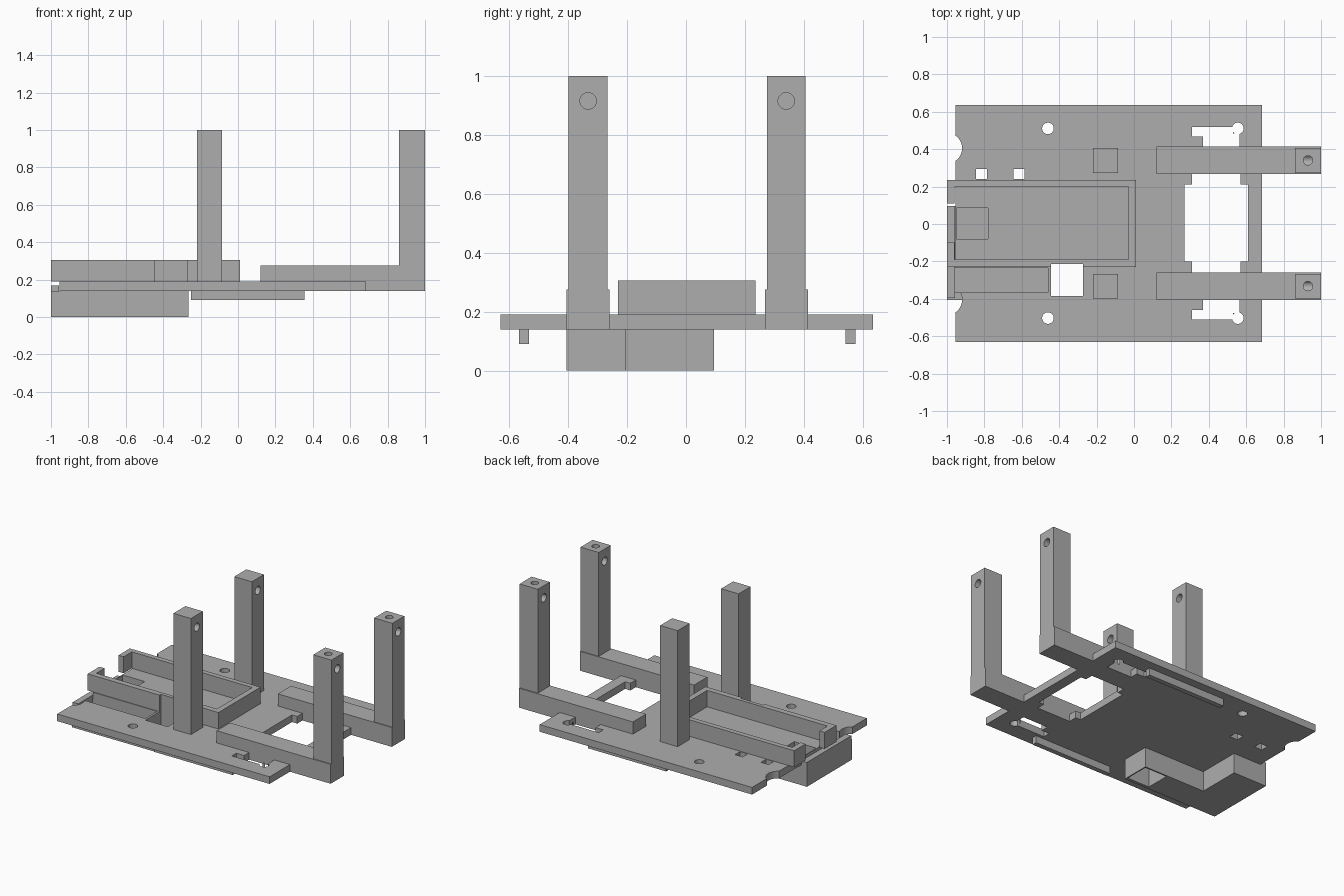
import bpy, bmesh
from mathutils import Matrix, Vector

cube = bpy.data.objects.get("Cube")
if cube:
    bpy.data.objects.remove(cube, do_unlink=True)

grey = bpy.data.materials.new("plain grey")
grey.use_nodes = True
COLOUR = (0.42, 0.42, 0.42, 1)
grey.diffuse_color = COLOUR
grey.node_tree.nodes["Principled BSDF"].inputs["Base Color"].default_value = COLOUR


def finish(name, bm):
    mesh = bpy.data.meshes.new(name)
    bm.to_mesh(mesh)
    bm.free()
    mesh.materials.append(grey)
    ob = bpy.data.objects.new(name, mesh)
    bpy.context.collection.objects.link(ob)
    return ob


def block(name, x, y, z, round_right=0):
    """Box from (min, max) spans, optionally rounding its right corners."""
    bm = bmesh.new()
    bmesh.ops.create_cube(bm, size=1)
    for v in bm.verts:
        v.co = Vector([s[0] if c < 0 else s[1] for c, s in zip(v.co, (x, y, z))])
    if round_right:
        edges = [e for e in bm.edges
                 if all(v.co.x == x[1] for v in e.verts)
                 and e.verts[0].co.y == e.verts[1].co.y]
        bmesh.ops.bevel(bm, geom=edges, offset=round_right, segments=8,
                        profile=0.5, affect='EDGES')
    return finish(name, bm)


def rod(name, centre, radius, length, axis='Z'):
    bm = bmesh.new()
    turn = Matrix.Rotation(1.570796, 4, 'Y') if axis == 'X' else Matrix()
    bmesh.ops.create_cone(bm, cap_ends=True, segments=32, radius1=radius,
                          radius2=radius, depth=length,
                          matrix=Matrix.Translation(centre) @ turn)
    return finish(name, bm)


def cut(target, cutter):
    """Subtract the cutter and discard it."""
    mod = target.modifiers.new("cut", 'BOOLEAN')
    mod.operation = 'DIFFERENCE'
    mod.solver = 'EXACT'
    mod.object = cutter
    bpy.context.view_layer.objects.active = target
    bpy.ops.object.modifier_apply(modifier=mod.name)
    bpy.data.objects.remove(cutter, do_unlink=True)


def side_span(side, a, b):
    """Mirror a y span about the centre line of the chassis."""
    return tuple(sorted((0.004 + side * a, 0.004 + side * b)))


THROUGH = (-0.2, 0.6)
BOTTOM, TOP = 0.14, 0.19
SIDES = ((1, "back"), (-1, "front"))

# Base plate with rounded right corners
plate = block("base_plate", (-0.955, 0.685), (-0.63, 0.635), (BOTTOM, TOP), 0.085)

# Central window, side windows, end notches and screw holes
cut(plate, block("cutter", (0.27, 0.61), (-0.2, 0.21), THROUGH))
cut(plate, block("cutter", (0.31, 0.57), (-0.28, 0.29), THROUGH))
for side, _ in SIDES:
    cut(plate, block("cutter", (0.37, 0.565), side_span(side, 0.38, 0.48), THROUGH))
    cut(plate, block("cutter", (0.31, 0.53), side_span(side, 0.465, 0.515), THROUGH))
    cut(plate, rod("cutter", (0.555, 0.004 + side * 0.507, 0.2), 0.031, 1))
    cut(plate, rod("cutter", (-0.46, 0.004 + side * 0.507, 0.2), 0.031, 1))
    cut(plate, rod("cutter", (-1.002, side * 0.405, 0.2), 0.083, 1))
for x in (-0.845, -0.645):
    cut(plate, block("cutter", (x, x + 0.06), (0.24, 0.295), THROUGH))

# Tray walls, open at the left end
tray = block("tray_walls", (-1, 0.01), (-0.23, 0.235), (TOP, 0.305))
cut(tray, block("cutter", (-0.96, -0.03), (-0.19, 0.2), THROUGH))
cut(tray, block("cutter", (-1.1, -0.9), (-0.1, 0.11), THROUGH))

# L-shaped housing under the plate, with a lip at the plate edge
duct = block("lower_duct", (-1, -0.265), (-0.405, -0.205), (0, BOTTOM))
bay = block("lower_bay", (-1, -0.74), (-0.205, 0.095), (0, BOTTOM))
block("housing_lip", (-1, -0.957), (-0.395, 0.095), (BOTTOM, 0.17))
floor_up = (0.03, 0.19 + 0.01)
for part in (duct, plate):
    cut(part, block("cutter", (-0.96, -0.46), (-0.365, -0.235), floor_up))
for part in (bay, plate):
    cut(part, block("cutter", (-0.95, -0.78), (-0.08, 0.085), floor_up))

# Vertical cable shaft through tray wall, plate and duct
for part in (tray, plate, duct):
    cut(part, block("cutter", (-0.445, -0.273), (-0.385, -0.215), THROUGH))

# Arms, posts and rails on both sides
for side, label in SIDES:
    y = 0.004 + side * 0.336
    block(label + "_arm", (0.12, 1), side_span(side, 0.264, 0.41), (BOTTOM, 0.275))
    block(label + "_rail", (-0.25, 0.355), side_span(side, 0.537, 0.571), (0.09, BOTTOM))

    tall = block(label + "_right_post", (0.86, 1), side_span(side, 0.27, 0.402), (0.275, 1))
    cut(tall, rod("cutter", (0.93, y, 0.915), 0.028, 0.5, 'X'))
    cut(tall, rod("cutter", (0.93, y, 1), 0.025, 0.17))

    inner = block(label + "_left_post", (-0.22, -0.085), side_span(side, 0.27, 0.402), (TOP, 1))
    cut(inner, rod("cutter", (-0.085, y, 0.915), 0.028, 0.2, 'X'))
